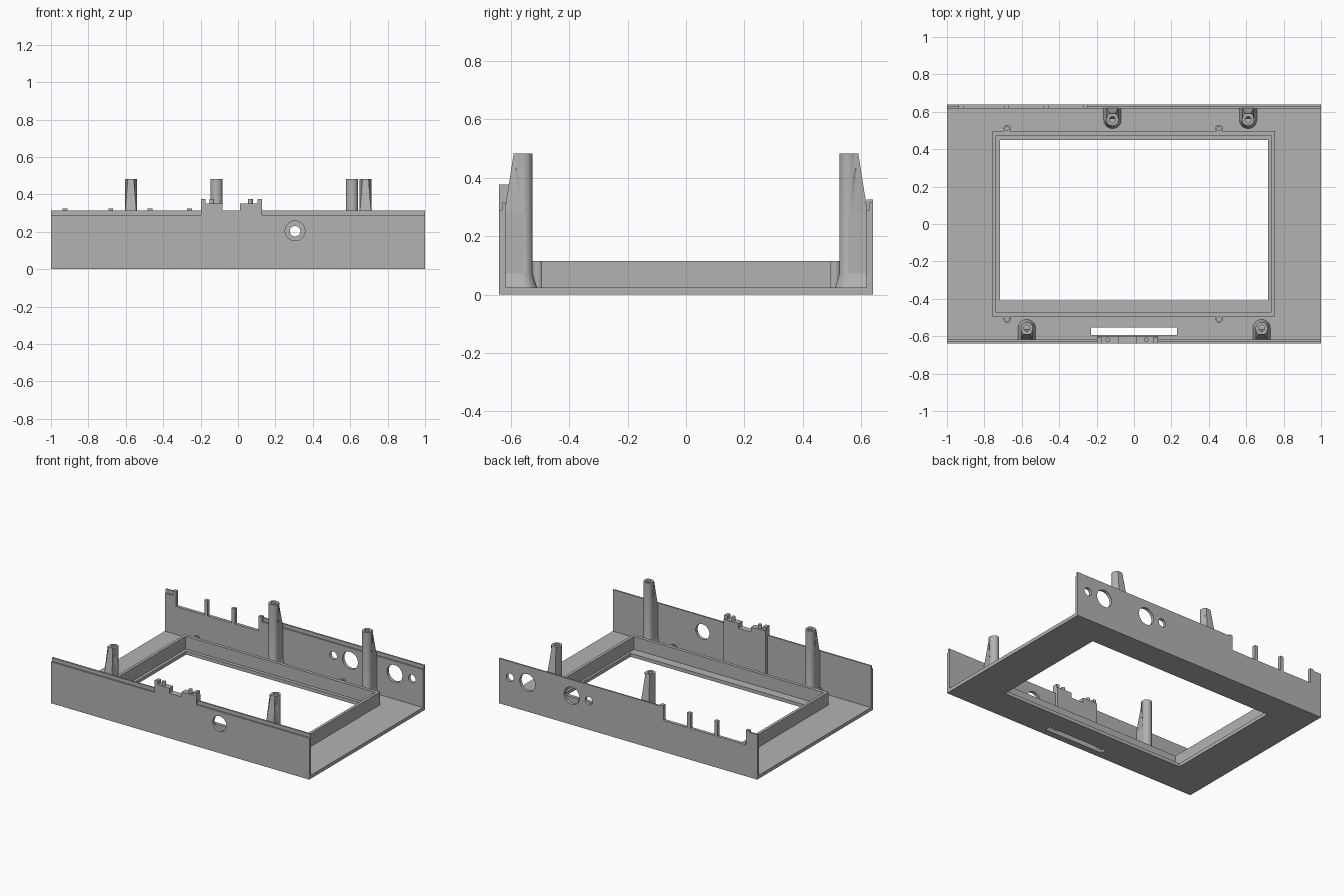
import bpy, bmesh, math
from mathutils import Matrix, Vector

if "Cube" in bpy.data.objects:
    bpy.data.objects.remove(bpy.data.objects["Cube"])

grey = bpy.data.materials.new("plain_grey")
grey.diffuse_color = (0.45, 0.45, 0.45, 1)
grey.use_nodes = True
grey.node_tree.nodes["Principled BSDF"].inputs["Base Color"].default_value = grey.diffuse_color


def finish(name, bm, smooth=False):
    bmesh.ops.recalc_face_normals(bm, faces=bm.faces)
    me = bpy.data.meshes.new(name)
    bm.to_mesh(me)
    bm.free()
    ob = bpy.data.objects.new(name, me)
    bpy.context.collection.objects.link(ob)
    me.materials.append(grey)
    if smooth:
        bpy.ops.object.select_all(action='DESELECT')
        ob.select_set(True)
        bpy.context.view_layer.objects.active = ob
        bpy.ops.object.shade_smooth_by_angle(angle=math.radians(30))
    return ob


def box(name, x, y, z):
    bm = bmesh.new()
    bmesh.ops.create_cube(bm, size=1)
    for v in bm.verts:
        v.co = [(a + b) / 2 + c * (b - a) for c, (a, b) in zip(v.co, (x, y, z))]
    return finish(name, bm)


def cylinder_y(name, x, y, z, r):
    bm = bmesh.new()
    bmesh.ops.create_cone(bm, cap_ends=True, segments=40, radius1=r, radius2=r, depth=0.2,
                          matrix=Matrix.Translation((x, y, z)) @ Matrix.Rotation(math.pi / 2, 4, 'X'))
    return finish(name, bm)


def extrude_x(name, pts, x0=-1, x1=1):
    """Extrude a (y, z) profile along x."""
    bm = bmesh.new()
    f = bm.faces.new([bm.verts.new((x0, y, z)) for y, z in pts])
    g = bmesh.ops.extrude_face_region(bm, geom=[f])["geom"]
    bmesh.ops.translate(bm, vec=(x1 - x0, 0, 0), verts=[v for v in g if isinstance(v, bmesh.types.BMVert)])
    return finish(name, bm)


def lathe(name, pts, x, y, steps=32):
    """Spin an (r, z) profile about a vertical axis at x, y."""
    bm = bmesh.new()
    vs = [bm.verts.new((x + r, y, z)) for r, z in pts]
    es = [bm.edges.new(p) for p in zip(vs, vs[1:])]
    bmesh.ops.spin(bm, geom=vs + es, cent=(x, y, 0), axis=(0, 0, 1), angle=2 * math.pi, steps=steps)
    bmesh.ops.remove_doubles(bm, verts=bm.verts, dist=1e-5)
    return finish(name, bm, True)


def cut(ob, cutters):
    for c in cutters:
        m = ob.modifiers.new("cut", 'BOOLEAN')
        m.operation, m.solver, m.object = 'DIFFERENCE', 'EXACT', c
        bpy.context.view_layer.objects.active = ob
        bpy.ops.object.modifier_apply(modifier=m.name)
        bpy.data.objects.remove(c)


# Face plate with screen window and front slot
FLOOR = 0.024
plate = box("face_plate", (-1, 1), (-0.64, 0.64), (0, FLOOR))
cut(plate, [box("window_cutter", (-0.717, 0.717), (-0.41, 0.45), (-1, 1)),
            box("slot_cutter", (-0.23, 0.23), (-0.593, -0.553), (-1, 1))])

# Raised rim around the window
rim = box("window_rim", (-0.757, 0.753), (-0.495, 0.497), (FLOOR - 0.004, 0.114))
cut(rim, [box("rim_cutter", (-0.737, 0.733), (-0.472, 0.474), (-1, 1))])

# Front wall: lip on the inside, one round hole
front = extrude_x("front_wall", [(-0.64, 0), (-0.64, 0.29), (-0.629, 0.29), (-0.629, 0.315),
                                 (-0.618, 0.315), (-0.618, 0)])
cut(front, [cylinder_y("hole_cutter", 0.305, -0.63, 0.205, 0.053)])

# Back wall: lip on the outside, four holes, open bays between fingers
back = extrude_x("back_wall", [(0.618, 0), (0.618, 0.29), (0.629, 0.29), (0.629, 0.315),
                               (0.64, 0.315), (0.64, 0)])
cut(back, [cylinder_y("hole_cutter", x, 0.63, 0.203, r)
           for x, r in ((0.305, 0.028), (0.436, 0.06), (0.78, 0.06), (0.915, 0.028))])
fingers = [-0.925, -0.68, -0.47, -0.26]
cut(back, [box("bay_cutter", (a + 0.013, b - 0.013), (0.5, 0.8), (0.22, 1))
           for a, b in zip(fingers, fingers[1:])])
for x in fingers:
    box("back_finger", (x - 0.013, x + 0.013), (0.618, 0.64), (0.21, 0.325))

# Latch block on the front wall, with two raised halves, end tabs and pegs
box("latch_block", (-0.197, 0.128), (-0.64, -0.598), (0.01, 0.315))
for x0, x1, tab, peg in ((-0.197, -0.083, -0.197, -0.14), (0.012, 0.128, 0.104, 0.066)):
    box("latch_half", (x0, x1), (-0.64, -0.598), (0.31, 0.35))
    box("latch_tab", (tab, tab + 0.024), (-0.64, -0.605), (0.345, 0.376))
    lathe("latch_peg", [(0.013, 0.345), (0.013, 0.376), (0, 0.376)], peg, -0.619, 16)

# Screw posts with flared foot, blind hole and a rib leaning on the wall
for x, s in ((-0.115, 1), (0.61, 1), (-0.573, -1), (0.682, -1)):
    yc = s * 0.557
    lathe("screw_post", [(0.048, 0.02), (0.032, 0.072), (0.032, 0.483), (0.017, 0.483),
                         (0.017, 0.36), (0, 0.36)], x, yc)
    bm = bmesh.new()
    rings = []
    for z, hw, yw in ((0.02, 0.048, 0.625), (0.072, 0.032, 0.625), (0.28, 0.032, 0.622), (0.483, 0.032, 0.59)):
        yi = 0.557 if z < 0.4 else 0.576
        rings.append([bm.verts.new((x + dx, s * y, z))
                      for dx, y in ((-hw, yi), (hw, yi), (hw * (0.5 if z > 0.4 else 1), yw),
                                    (-hw * (0.5 if z > 0.4 else 1), yw))])
    for a, b in zip(rings, rings[1:]):
        for i in range(4):
            j = (i + 1) % 4
            bm.faces.new((a[i], a[j], b[j], b[i]))
    bm.faces.new(rings[0])
    bm.faces.new(rings[-1])
    finish("post_rib", bm)

# Small hollow bosses beside the rim
for x in (-0.678, 0.455):
    for y in (-0.508, 0.51):
        lathe("rim_boss", [(0.02, 0.02), (0.02, 0.114), (0.011, 0.114), (0.011, 0.06), (0, 0.06)], x, y, 20)
